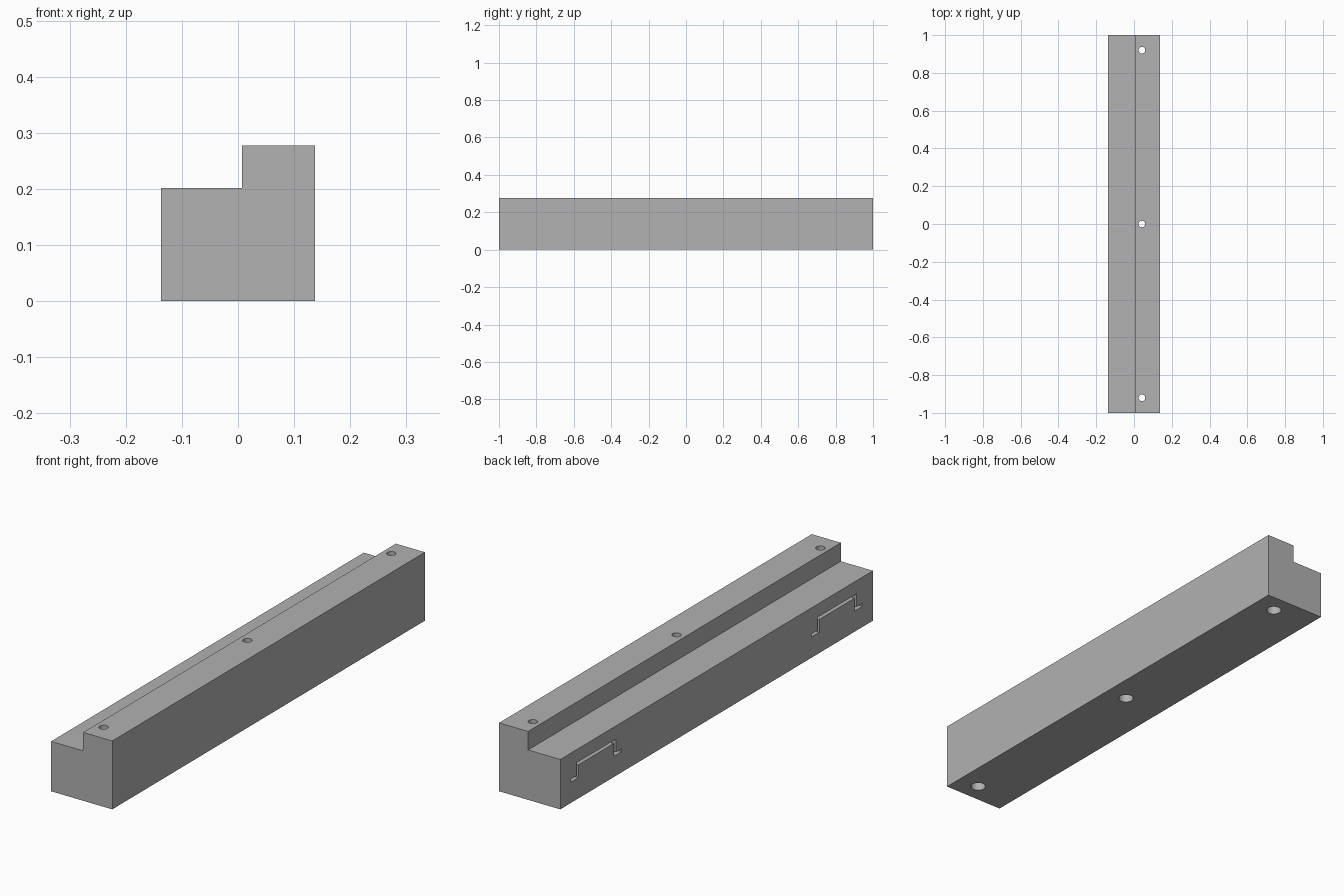
import bpy, bmesh
from mathutils import Vector

cube = bpy.data.objects.get("Cube")
if cube:
    bpy.data.objects.remove(cube, do_unlink=True)

WIDTH, LENGTH = 0.274, 2.0
LOW, HIGH, STEP_X = 0.202, 0.277, 0.007
HALF = WIDTH / 2

grey = bpy.data.materials.new("plain grey")
grey.use_nodes = True
colour = (0.445, 0.445, 0.445, 1)
grey.diffuse_color = colour
grey.node_tree.nodes["Principled BSDF"].inputs["Base Color"].default_value = colour


def prism(name, outline, direction):
    """Extrude a closed 3D outline along a direction."""
    bm = bmesh.new()
    face = bm.faces.new([bm.verts.new(p) for p in outline])
    result = bmesh.ops.extrude_face_region(bm, geom=[face], use_keep_orig=True)
    moved = [g for g in result["geom"] if isinstance(g, bmesh.types.BMVert)]
    bmesh.ops.translate(bm, verts=moved, vec=Vector(direction))
    bmesh.ops.recalc_face_normals(bm, faces=bm.faces)
    mesh = bpy.data.meshes.new(name)
    bm.to_mesh(mesh)
    bm.free()
    mesh.materials.append(grey)
    obj = bpy.data.objects.new(name, mesh)
    bpy.context.collection.objects.link(obj)
    return obj


def cylinder(name, radius, x, y, z0, z1):
    bpy.ops.mesh.primitive_cylinder_add(vertices=32, radius=radius, depth=z1 - z0,
                                        location=(x, y, (z0 + z1) / 2))
    obj = bpy.context.object
    obj.name = name
    obj.data.materials.append(grey)
    return obj


def cut(target, cutter):
    """Subtract the cutter from the target, then discard it."""
    cutter.hide_render = True
    mod = target.modifiers.new("cut", 'BOOLEAN')
    mod.operation = 'DIFFERENCE'
    mod.solver = 'EXACT'
    mod.object = cutter
    bpy.context.view_layer.objects.active = target
    bpy.ops.object.modifier_apply(modifier=mod.name)
    bpy.data.objects.remove(cutter, do_unlink=True)


# Stepped rail body
section = [(-HALF, 0), (HALF, 0), (HALF, HIGH), (STEP_X, HIGH), (STEP_X, LOW), (-HALF, LOW)]
rail = prism("stepped_rail", [(x, -LENGTH / 2, z) for x, z in section], (0, LENGTH, 0))

# Counterbored screw holes, wider from below
for y in (-0.92, 0, 0.92):
    cut(rail, cylinder("screw_hole_cutter", 0.0175, 0.042, y, -0.1, 0.4))
    cut(rail, cylinder("counterbore_cutter", 0.029, 0.042, y, -0.1, 0.16))

# Hat-shaped grooves in the lower side face
w, z0, z1 = 0.006, 0.09, 0.142
inner, outer, depth = 0.119, 0.162, 0.02
half_hat = [(outer, z0 - w), (outer, z0 + w), (inner + w, z0 + w), (inner + w, z1 + w)]
half_under = [(inner - w, z1 - w), (inner - w, z0 - w)]
hat = half_hat + [(-y, z) for y, z in reversed(half_hat)]
hat += [(-y, z) for y, z in reversed(half_under)] + half_under
for centre in (-0.77, 0.77):
    cut(rail, prism("groove_cutter", [(-HALF - 0.05, centre + y, z) for y, z in hat],
                    (0.05 + depth, 0, 0)))

# Smooth hole walls, sharp edges elsewhere
bpy.ops.object.select_all(action='DESELECT')
rail.select_set(True)
bpy.context.view_layer.objects.active = rail
bpy.ops.object.shade_smooth_by_angle(angle=0.6)
